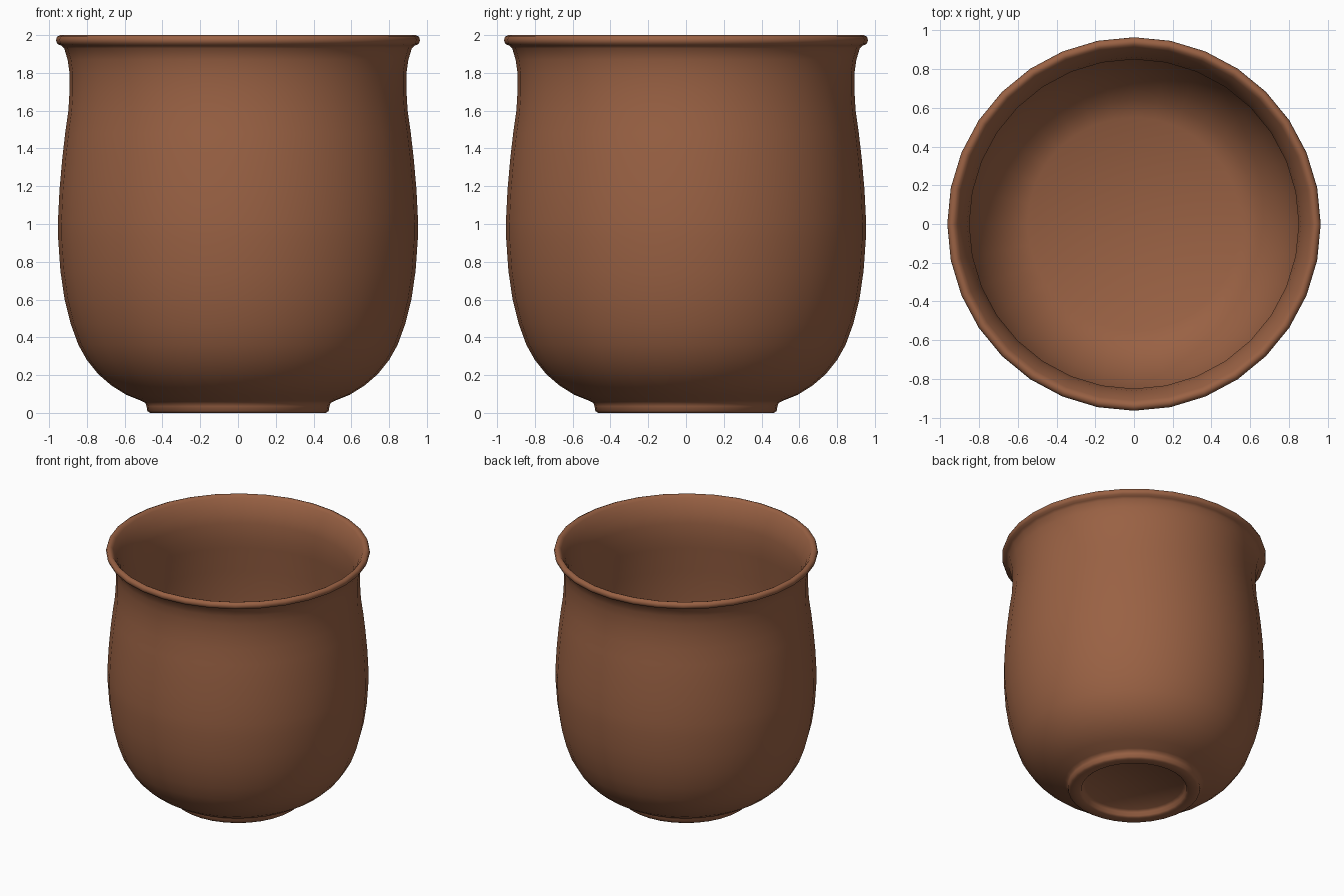
import bpy, bmesh, math

SEGMENTS = 32

# One clay colour for the whole vessel
clay = bpy.data.materials.new("terracotta_clay")
clay.diffuse_color = (0.32, 0.12, 0.057, 1.0)

# Closed wall section (radius, height): underside centre, foot, belly, neck, rim, inside, floor centre
profile = [
    (0.0, 0.05), (0.36, 0.05), (0.38, 0.035), (0.385, 0.01), (0.40, 0.0),
    (0.465, 0.0), (0.48, 0.01), (0.484, 0.035), (0.49, 0.052), (0.51, 0.063),
    (0.59, 0.095), (0.67, 0.145), (0.74, 0.205), (0.80, 0.28), (0.845, 0.36),
    (0.885, 0.47), (0.918, 0.60), (0.94, 0.75), (0.952, 0.92), (0.953, 1.02),
    (0.945, 1.18), (0.93, 1.35), (0.915, 1.48), (0.898, 1.60), (0.892, 1.70),
    (0.892, 1.80), (0.902, 1.87), (0.92, 1.93), (0.935, 1.944), (0.955, 1.952),
    (0.964, 1.972), (0.958, 1.992), (0.94, 2.0), (0.925, 1.995), (0.912, 1.98),
    (0.885, 1.93), (0.862, 1.87), (0.85, 1.80), (0.85, 1.68), (0.858, 1.60),
    (0.885, 1.40), (0.905, 1.18), (0.91, 0.98), (0.90, 0.77), (0.875, 0.60),
    (0.84, 0.46), (0.79, 0.34), (0.72, 0.235), (0.64, 0.16), (0.55, 0.115),
    (0.0, 0.11),
]

# Lathe the section around z
bm = bmesh.new()
rings = []
for r, z in profile:
    if r == 0:
        rings.append([bm.verts.new((0, 0, z))])
    else:
        rings.append([bm.verts.new((r * math.cos(2 * math.pi * i / SEGMENTS),
                                    r * math.sin(2 * math.pi * i / SEGMENTS), z))
                      for i in range(SEGMENTS)])
for a, b in zip(rings, rings[1:]):
    for i in range(SEGMENTS):
        j = (i + 1) % SEGMENTS
        if len(a) == 1:
            bm.faces.new((a[0], b[j], b[i]))
        elif len(b) == 1:
            bm.faces.new((a[i], a[j], b[0]))
        else:
            bm.faces.new((a[i], a[j], b[j], b[i]))
bmesh.ops.recalc_face_normals(bm, faces=bm.faces)

mesh = bpy.data.meshes.new("clay_cup")
bm.to_mesh(mesh)
bm.free()
mesh.materials.append(clay)
cup = bpy.data.objects.new("clay_cup", mesh)
bpy.context.collection.objects.link(cup)

# Smooth shading
bpy.context.view_layer.objects.active = cup
cup.select_set(True)
bpy.ops.object.shade_smooth_by_angle(angle=math.radians(60))
